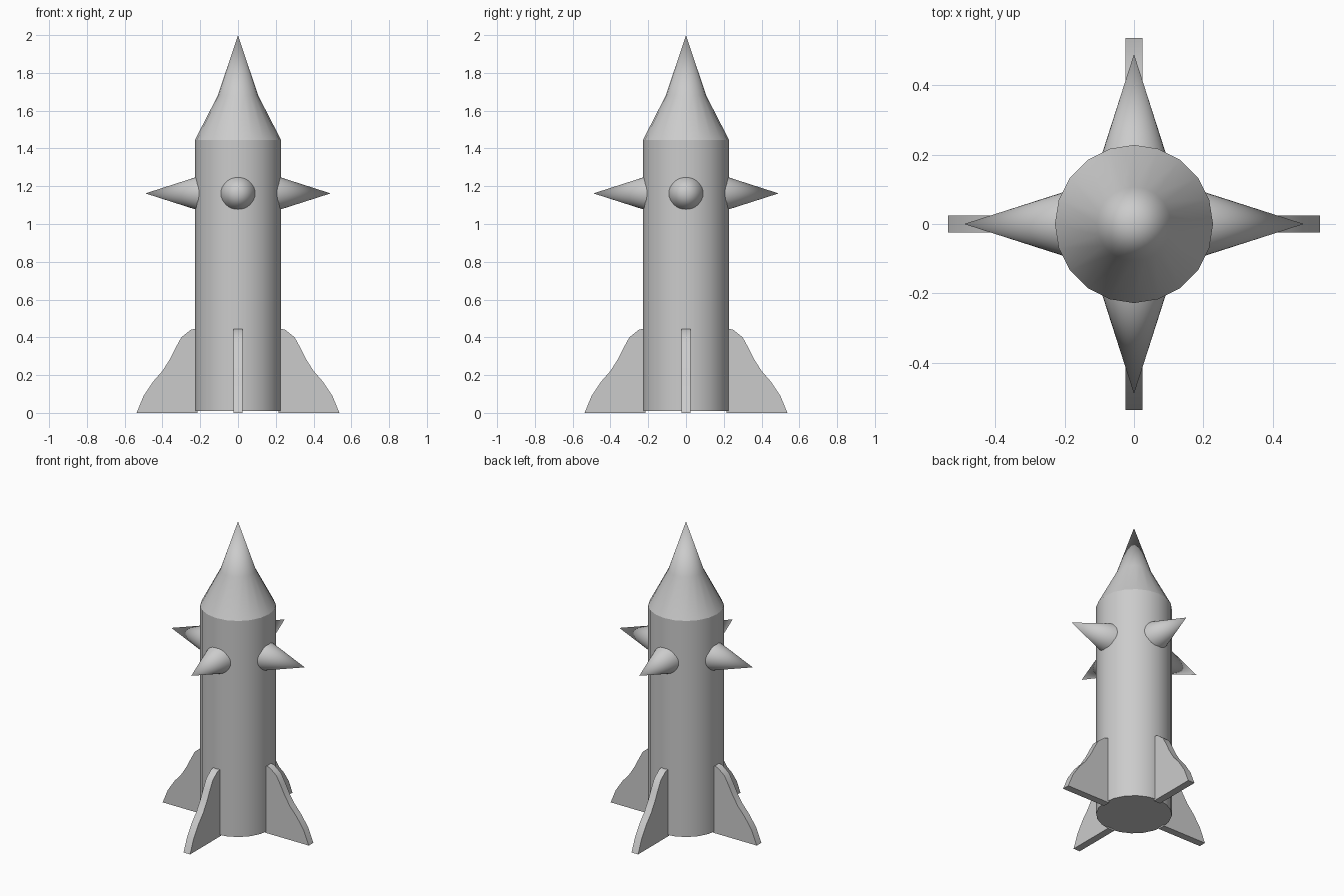
import bpy, bmesh, math
from mathutils import Matrix

if "Cube" in bpy.data.objects:
    bpy.data.objects.remove(bpy.data.objects["Cube"])

SIDES = 20


def finish(bm, name, smooth=True):
    bmesh.ops.recalc_face_normals(bm, faces=bm.faces)
    mesh = bpy.data.meshes.new(name)
    bm.to_mesh(mesh)
    bm.free()
    obj = bpy.data.objects.new(name, mesh)
    bpy.context.collection.objects.link(obj)
    bpy.ops.object.select_all(action='DESELECT')
    obj.select_set(True)
    bpy.context.view_layer.objects.active = obj
    if smooth:
        bpy.ops.object.shade_smooth_by_angle(angle=math.radians(25))
    return obj


def lathe(name, profile):
    """Spin a (radius, z) profile about the z axis."""
    bm = bmesh.new()
    verts = [bm.verts.new((r, 0, z)) for r, z in profile]
    edges = [bm.edges.new(pair) for pair in zip(verts, verts[1:])]
    bmesh.ops.spin(bm, geom=verts + edges, cent=(0, 0, 0), axis=(0, 0, 1),
                   angle=math.tau, steps=SIDES, use_merge=False)
    bmesh.ops.remove_doubles(bm, verts=bm.verts, dist=0.0005)
    return finish(bm, name)


def spike(name, turn):
    bm = bmesh.new()
    bmesh.ops.create_cone(bm, cap_ends=True, segments=32, radius1=0.093,
                          radius2=0, depth=0.29)
    place = (Matrix.Rotation(turn, 4, 'Z')
             @ Matrix.Translation((0.345, 0, 1.162))
             @ Matrix.Rotation(math.pi / 2, 4, 'Y'))
    bmesh.ops.transform(bm, matrix=place, verts=bm.verts)
    return finish(bm, name)


def fin(name, turn):
    outline = [(0.215, 0), (0.537, 0), (0.50, 0.09), (0.45, 0.165),
               (0.40, 0.222), (0.36, 0.285), (0.33, 0.345), (0.30, 0.40),
               (0.25, 0.44), (0.23, 0.445), (0.215, 0.445)]
    bm = bmesh.new()
    face = bm.faces.new([bm.verts.new((x, -0.024, z)) for x, z in outline])
    result = bmesh.ops.extrude_face_region(bm, geom=[face])
    moved = [v for v in result['geom'] if isinstance(v, bmesh.types.BMVert)]
    bmesh.ops.translate(bm, vec=(0, 0.048, 0), verts=moved)
    bmesh.ops.transform(bm, matrix=Matrix.Rotation(turn, 4, 'Z'), verts=bm.verts)
    return finish(bm, name)


# Cylindrical hull and two-stage nose
lathe("hull", [(0, 0.01), (0.228, 0.01), (0.228, 1.445)])
lathe("nose_cone", [(0.228, 1.445), (0.107, 1.68), (0, 2.0)])

# Four side spikes and four tail fins
for i, side in enumerate(("right", "back", "left", "front")):
    spike(side + "_spike", i * math.pi / 2)
    fin(side + "_fin", i * math.pi / 2)
